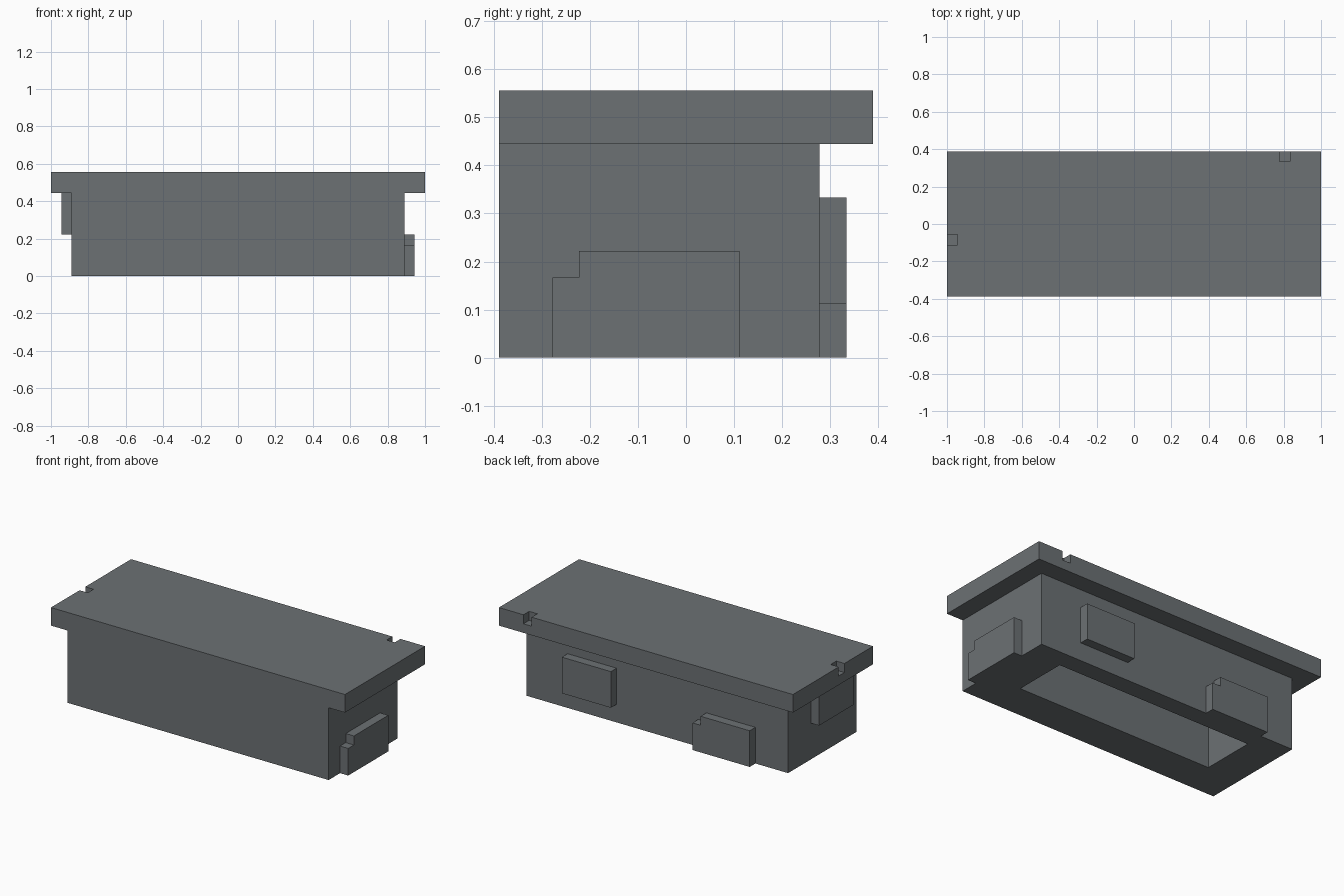
import bpy, bmesh

if "Cube" in bpy.data.objects:
    bpy.data.objects.remove(bpy.data.objects["Cube"])

U = 1 / 18  # building grid unit: the whole model is 36 x 14 x 10 units

grey = bpy.data.materials.new("dark_grey")
grey.diffuse_color = (0.150, 0.165, 0.174, 1)
grey.use_nodes = True
grey.node_tree.nodes["Principled BSDF"].inputs["Base Color"].default_value = grey.diffuse_color


def prism(name, outline, to_3d, depth):
    """Extrude a flat outline (grid units); to_3d maps (a, b, depth) to x, y, z."""
    bm = bmesh.new()
    near = [bm.verts.new([c * U for c in to_3d(a, b, depth[0])]) for a, b in outline]
    far = [bm.verts.new([c * U for c in to_3d(a, b, depth[1])]) for a, b in outline]
    bm.faces.new(near)
    bm.faces.new(far[::-1])
    n = len(outline)
    for i in range(n):
        j = (i + 1) % n
        bm.faces.new((near[i], far[i], far[j], near[j]))
    bmesh.ops.recalc_face_normals(bm, faces=bm.faces)
    mesh = bpy.data.meshes.new(name)
    bm.to_mesh(mesh)
    bm.free()
    mesh.materials.append(grey)
    obj = bpy.data.objects.new(name, mesh)
    bpy.context.collection.objects.link(obj)
    return obj


def box(name, x, y, z):
    outline = [(x[0], y[0]), (x[1], y[0]), (x[1], y[1]), (x[0], y[1])]
    return prism(name, outline, lambda a, b, d: (a, b, d), z)


def cut(target, name, x, y, z):
    cutter = box(name, x, y, z)
    cutter.hide_render = True
    cutter.hide_viewport = True
    cutter.display_type = 'WIRE'
    mod = target.modifiers.new(name, 'BOOLEAN')
    mod.operation = 'DIFFERENCE'
    mod.solver = 'EXACT'
    mod.object = cutter


# Hollow body, open at the bottom
body = box("body", (-16, 16), (-7, 5), (0, 8))
cut(body, "cavity_cutter", (-12, 12), (-3, 3), (-1, 9))

# Overhanging lid with two small notches in its upper edge
lid = box("lid", (-18, 18), (-7, 7), (8, 10))
cut(lid, "back_notch_cutter", (14, 15), (6, 8), (9, 11))
cut(lid, "left_notch_cutter", (-19, -17), (-2, -1), (9, 11))

# Plain raised tabs on the back and left
box("back_upper_tab", (5, 11), (5, 6), (2, 6))
box("left_upper_tab", (-17, -16), (-5, 1), (4, 8))

# Lower tabs with one stepped corner
step = [(0, 0), (7, 0), (7, 4), (1, 4), (1, 3), (0, 3)]
prism("right_lower_tab", step, lambda a, b, d: (d, a - 5, b), (16, 17))
prism("back_lower_tab", step, lambda a, b, d: (-5 - a, d, b), (5, 6))
